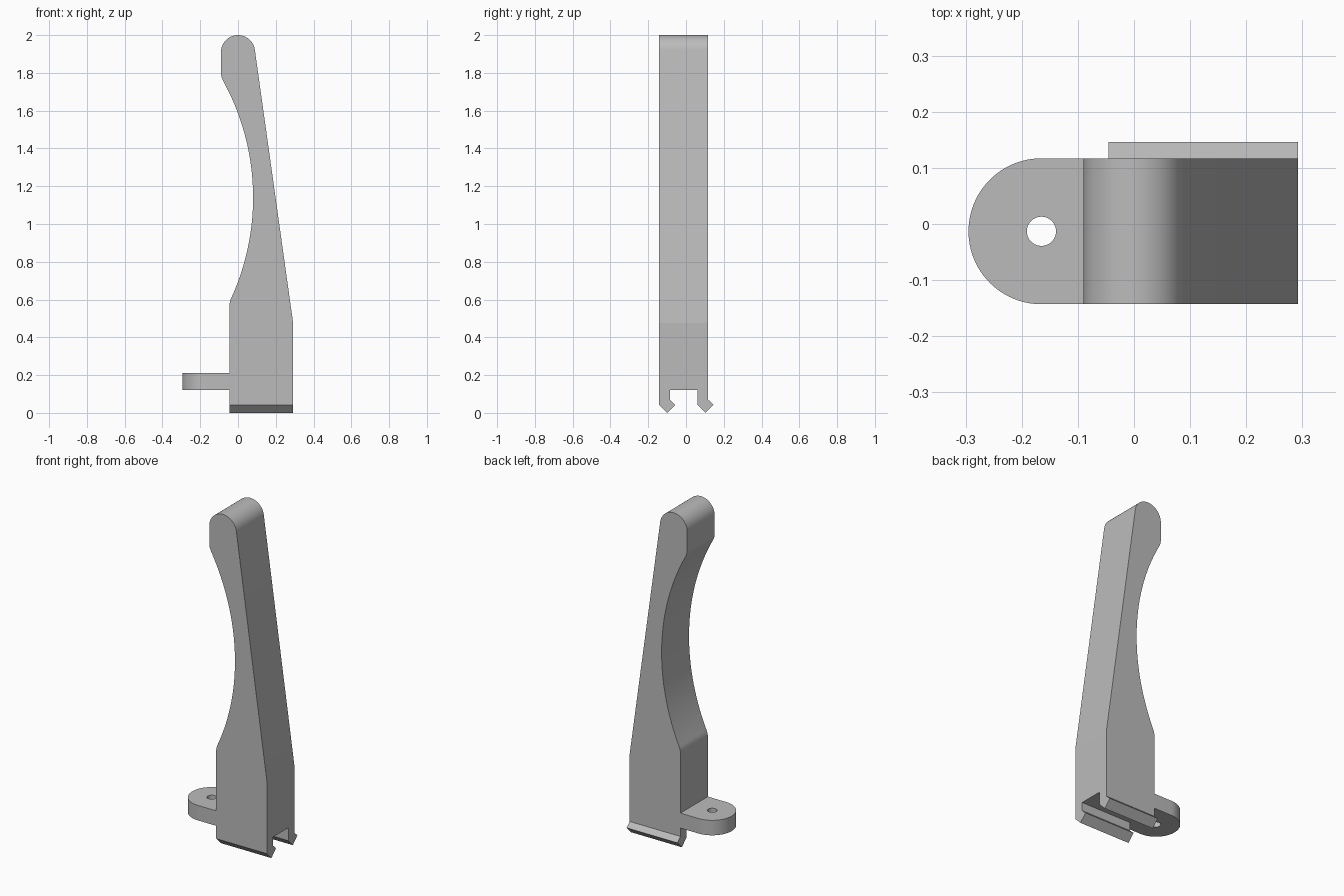
import bpy, bmesh
from math import sin, cos, asin, pi, radians, sqrt
from mathutils import Vector

old = bpy.data.objects.get("Cube")
if old:
    bpy.data.objects.remove(old, do_unlink=True)

grey = bpy.data.materials.new("plain grey")
grey.use_nodes = True
grey.diffuse_color = (0.5, 0.5, 0.5, 1)
grey.node_tree.nodes["Principled BSDF"].inputs["Base Color"].default_value = (0.5, 0.5, 0.5, 1)


def prism(name, points, axis, lo, hi):
    """Extrude a flat outline along x, y or z between lo and hi."""
    def place(a, b):
        return {"x": (lo, a, b), "y": (a, lo, b), "z": (a, b, lo)}[axis]
    bm = bmesh.new()
    face = bm.faces.new([bm.verts.new(place(*p)) for p in points])
    new = bmesh.ops.extrude_face_region(bm, geom=[face])["geom"]
    step = Vector([hi - lo if a == axis else 0 for a in "xyz"])
    bmesh.ops.translate(bm, vec=step, verts=[v for v in new if isinstance(v, bmesh.types.BMVert)])
    bmesh.ops.recalc_face_normals(bm, faces=bm.faces)
    mesh = bpy.data.meshes.new(name)
    bm.to_mesh(mesh)
    bm.free()
    mesh.materials.append(grey)
    obj = bpy.data.objects.new(name, mesh)
    bpy.context.collection.objects.link(obj)
    return obj


def arc(cx, cy, r, start, end, n):
    steps = [start + (end - start) * i / n for i in range(n + 1)]
    return [(cx + r * cos(a), cy + r * sin(a)) for a in steps]


def fillet(a, corner, b, n=6):
    a, corner, b = Vector(a), Vector(corner), Vector(b)
    ts = [i / n for i in range(n + 1)]
    return [tuple(a * (1 - t) ** 2 + corner * 2 * t * (1 - t) + b * t * t) for t in ts]


def combine(obj, tool, operation):
    mod = obj.modifiers.new("combine", "BOOLEAN")
    mod.operation, mod.solver, mod.object = operation, "EXACT", tool
    tool.hide_render = True
    bpy.context.view_layer.objects.active = obj
    bpy.ops.object.modifier_apply(modifier=mod.name)
    bpy.data.objects.remove(tool, do_unlink=True)


def smooth(obj):
    bpy.ops.object.select_all(action="DESELECT")
    obj.select_set(True)
    bpy.context.view_layer.objects.active = obj
    bpy.ops.object.shade_smooth_by_angle(angle=radians(7))


BACK, FRONT = 0.117, -0.143
MID = (BACK + FRONT) / 2
LEFT, RIGHT, HEAD = 0.292, -0.045, -0.09

# Side outline of the arm: straight foot, scooped grip, round head
R, CX, CZ = 1.28, -1.2, 1.14


def scoop(z):
    return (CX + sqrt(R * R - (z - CZ) ** 2), z)


low, high = 0.61, 1.755
outline = [(LEFT, -0.1), (LEFT, 0.475)]
outline += arc(0, 1.91, 0.09, radians(8), pi, 48)
outline += fillet((HEAD, 1.80), (HEAD, 1.777), scoop(high))
outline += arc(CX, CZ, R, asin((high - CZ) / R), asin((low - CZ) / R), 32)[1:-1]
outline += fillet(scoop(low), (RIGHT, 0.589), (RIGHT, 0.567))
outline += [(RIGHT, -0.1)]
arm = prism("clip_arm", outline, "y", -0.5, 0.5)

# Cross-section: slab with a slot and two hooked rails at the bottom
hook = [(0.06, 0.043), (0.103, 0), (0.146, 0.043), (BACK, 0.07)]
shift = FRONT - hook[0][0]
front_hook = [(y + shift, z) for y, z in hook]
section = front_hook + [(front_hook[3][0], 0.12), (0.06, 0.12)] + hook
section += [(BACK, 2.2), (FRONT, 2.2)]
combine(arm, prism("section_helper", section, "x", -0.5, 0.5), "INTERSECT")
smooth(arm)

# Rounded mounting tab with a screw hole
tab_x, tab_r = -0.165, (BACK - FRONT) / 2
tab_outline = [(RIGHT, BACK)] + arc(tab_x, MID, tab_r, pi / 2, 3 * pi / 2, 48) + [(RIGHT, FRONT)]
tab = prism("mounting_tab", tab_outline, "z", 0.12, 0.21)
hole = prism("hole_cutter", arc(tab_x, MID, 0.026, 0, 2 * pi, 64)[:-1], "z", 0, 0.4)
combine(tab, hole, "DIFFERENCE")
smooth(tab)
